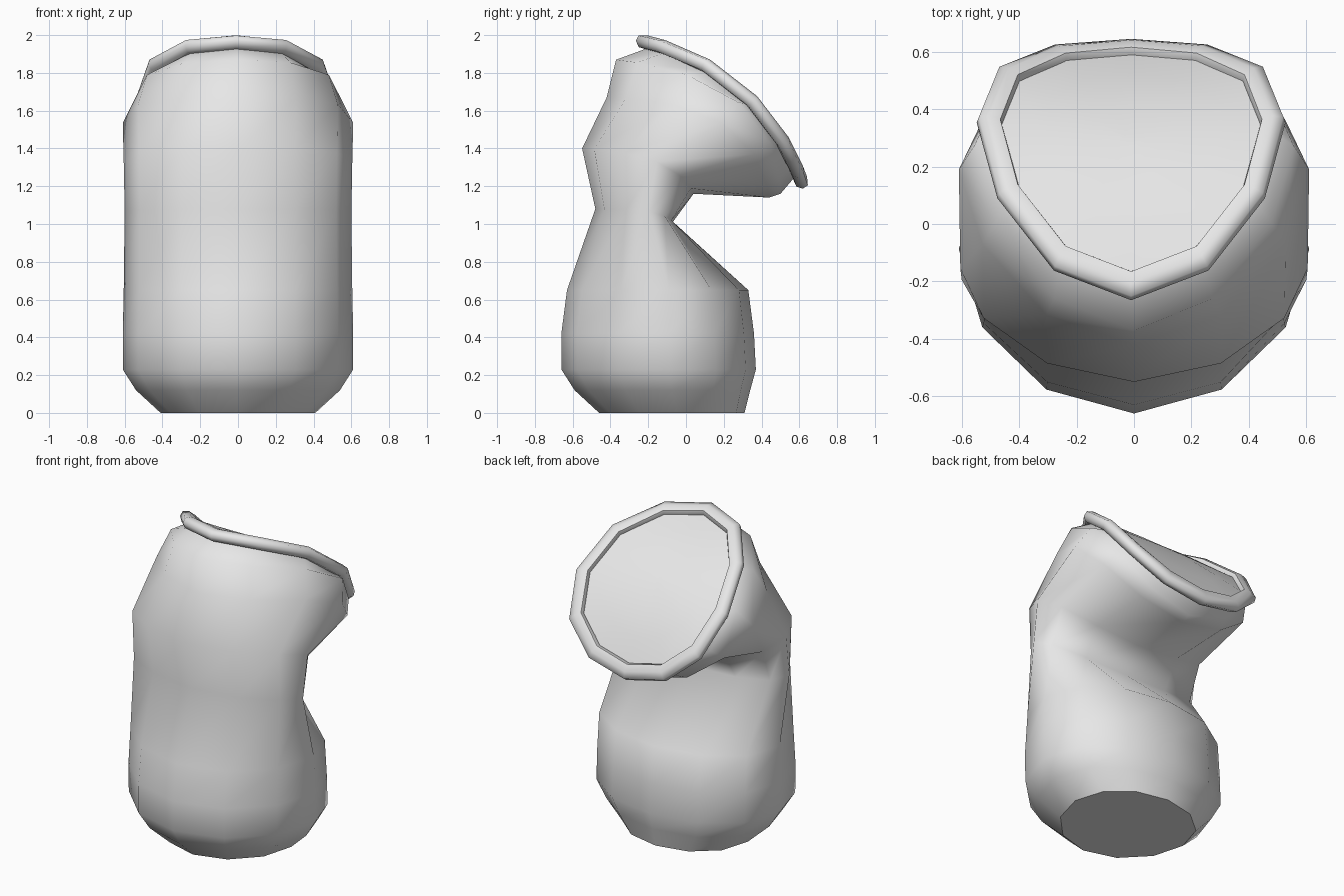
import bpy
import bmesh
from math import sin, cos, radians, tau
from mathutils import Vector

cube = bpy.data.objects.get("Cube")
if cube:
    bpy.data.objects.remove(cube, do_unlink=True)

SIDES = 12
GREY = (0.8, 0.8, 0.8, 1.0)

metal = bpy.data.materials.new("light_grey_metal")
metal.use_nodes = True
metal.diffuse_color = GREY
metal.node_tree.nodes["Principled BSDF"].inputs["Base Color"].default_value = GREY


def body_ring(front, back, width, bulge):
    """Tilted oval through a front and a back point (y, z), its sides pushed by bulge."""
    f, b, push = Vector(front), Vector(back), Vector(bulge)
    points = []
    for i in range(SIDES):
        a = tau * i / SIDES
        p = (f + b) / 2 + (f - b) / 2 * cos(a) + push * sin(a) ** 2
        points.append(Vector((width * sin(a), p.x, p.y)))
    return points


def lid_ring(scale, radius):
    """Oval wrapped on the bent top, which follows a cylinder across x."""
    points = []
    for i in range(SIDES):
        a = tau * i / SIDES
        t = radians(41.5 + scale * (4.5 * sin(a) ** 2 - 31.5 * cos(a)))
        points.append(Vector((0.53 * scale * sin(a) - 0.01,
                              radius * sin(t) - 0.45, radius * cos(t) + 0.87)))
    return points


def loft(name, rings, sharp_angle, cap_start=False, cap_end=False, closed=False):
    """Skin the rings; edges bent past sharp_angle and the start cap's rim stay crisp."""
    bm = bmesh.new()
    loops = [[bm.verts.new(p) for p in ring] for ring in rings]
    pairs = list(zip(loops, loops[1:]))
    if closed:
        pairs.append((loops[-1], loops[0]))
    for low, high in pairs:
        for i in range(SIDES):
            j = (i + 1) % SIDES
            bm.faces.new((low[i], low[j], high[j], high[i]))
    crisp = set()
    if cap_start:
        crisp.update(bm.faces.new(loops[0]).edges)
    if cap_end:
        bm.faces.new(loops[-1])
    bmesh.ops.recalc_face_normals(bm, faces=bm.faces)
    for face in bm.faces:
        face.smooth = True
    for edge in bm.edges:
        edge.smooth = edge not in crisp and edge.calc_face_angle(0) < radians(sharp_angle)
    mesh = bpy.data.meshes.new(name)
    bm.to_mesh(mesh)
    bm.free()
    mesh.materials.append(metal)
    obj = bpy.data.objects.new(name, mesh)
    bpy.context.collection.objects.link(obj)


# Crushed can wall: straight base, pinched fold at the back, leaning top
wall = [
    body_ring((-0.46, 0.0), (0.31, 0.0), 0.41, (0.03, 0)),
    body_ring((-0.59, 0.12), (0.34, 0.12), 0.54, (0.05, 0)),
    body_ring((-0.66, 0.23), (0.37, 0.23), 0.61, (0.06, 0)),
    body_ring((-0.66, 0.42), (0.36, 0.42), 0.61, (0.06, 0)),
    body_ring((-0.63, 0.65), (0.33, 0.65), 0.605, (0.06, 0)),
    body_ring((-0.48, 1.08), (-0.07, 1.01), 0.60, (0.08, 0.02)),
    body_ring((-0.55, 1.40), (0.04, 1.16), 0.605, (0.10, 0.05)),
    body_ring((-0.42, 1.67), (0.44, 1.14), 0.61, (0.18, 0.13)),
    body_ring((-0.37, 1.87), (0.50, 1.16), 0.555, (0.21, 0.13)),
    lid_ring(0.90, 1.09),
]
loft("can_body", wall, 120, cap_start=True)

# Rounded rim around the bent top
rim_profile = [(0.88, 1.08), (0.98, 1.085), (1.015, 1.115), (1.0, 1.145),
               (0.93, 1.155), (0.86, 1.145), (0.845, 1.11)]
loft("top_rim", [lid_ring(s, r) for s, r in rim_profile], 62, closed=True)

# Slightly sunken lid panel inside the rim
loft("lid", [lid_ring(s, 1.12) for s in (0.87, 0.6, 0.3, 0.05)], 60, cap_end=True)
